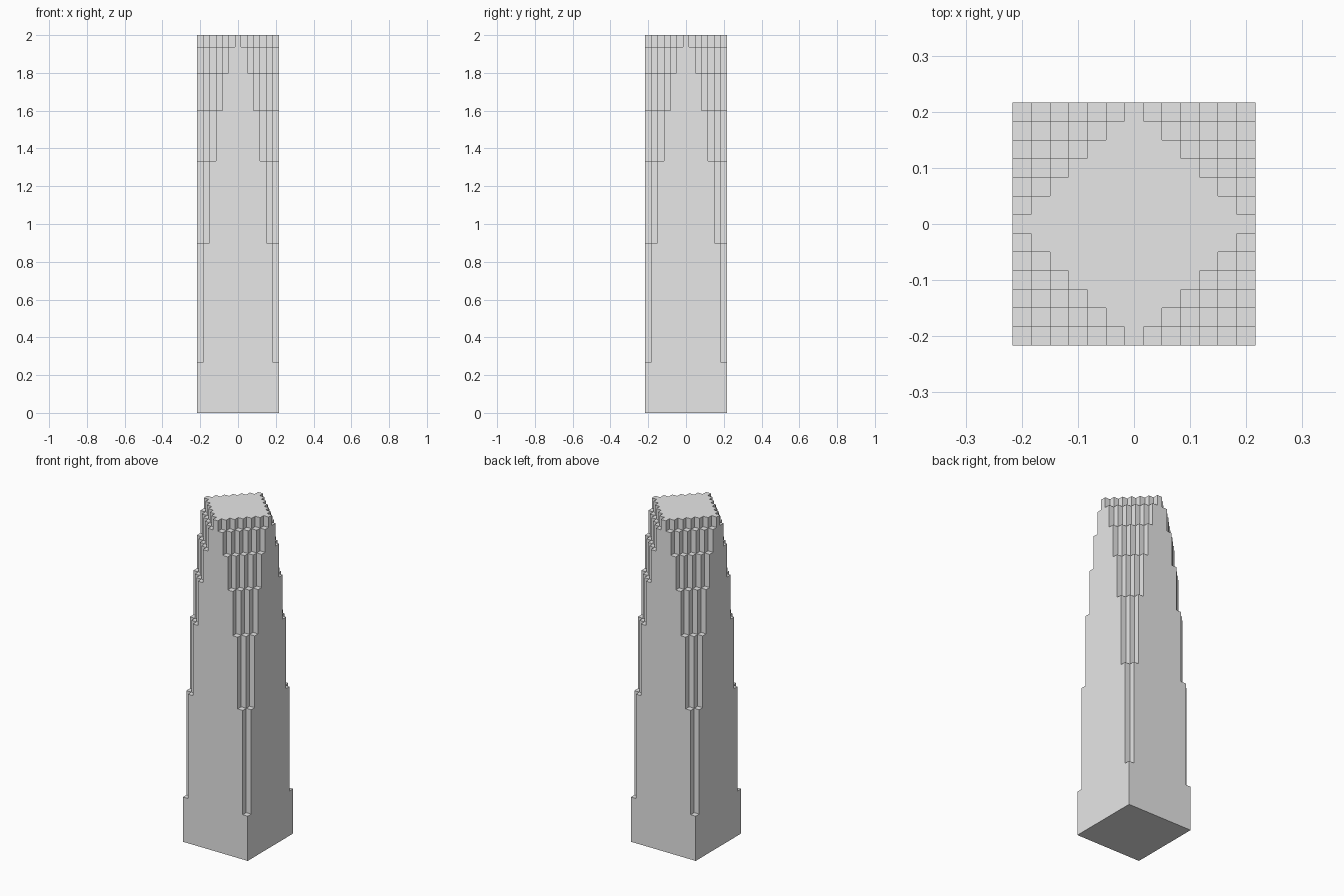
import bpy
import bmesh

cube = bpy.data.objects.get("Cube")
if cube:
    bpy.data.objects.remove(cube, do_unlink=True)

# Plan is a square of N x N bays; each setback notches the corners by one more bay
N = 13
SIZE = 0.4333
BAY = SIZE / N
LEVELS = [0, 0.27, 0.9, 1.333, 1.6, 1.8, 1.937, 2.0]


def height(i, j):
    """Height of a bay, set by its diagonal distance from the nearest corner."""
    if not (0 <= i < N and 0 <= j < N):
        return 0
    step = min(i, N - 1 - i) + min(j, N - 1 - j)
    return min(step + 1, len(LEVELS) - 1)


def point(i, j, k):
    return (i * BAY - SIZE / 2, j * BAY - SIZE / 2, LEVELS[k])


bm = bmesh.new()


def quad(*corners):
    bm.faces.new([bm.verts.new(point(*c)) for c in corners])


for i in range(N):
    for j in range(N):
        top = height(i, j)
        ring = [(i, j), (i + 1, j), (i + 1, j + 1), (i, j + 1)]
        # Roof terrace and underside
        quad(*[(*c, top) for c in ring])
        quad(*[(*c, 0) for c in reversed(ring)])
        # Walls rising above each neighbouring bay
        for side, (dx, dy) in enumerate([(0, -1), (1, 0), (0, 1), (-1, 0)]):
            a, b = ring[side], ring[(side + 1) % 4]
            for k in range(height(i + dx, j + dy), top):
                quad((*a, k), (*b, k), (*b, k + 1), (*a, k + 1))

# Join bays into clean flat faces
bmesh.ops.remove_doubles(bm, verts=bm.verts, dist=0.0005)
bmesh.ops.dissolve_limit(bm, angle_limit=0.01, verts=bm.verts, edges=bm.edges)

mesh = bpy.data.meshes.new("stepped_tower")
bm.to_mesh(mesh)
bm.free()
tower = bpy.data.objects.new("stepped_tower", mesh)
bpy.context.collection.objects.link(tower)

# Plain grey stone
grey = bpy.data.materials.new("light_grey")
grey.use_nodes = True
colour = (0.8, 0.8, 0.8, 1)
grey.diffuse_color = colour
grey.node_tree.nodes["Principled BSDF"].inputs["Base Color"].default_value = colour
mesh.materials.append(grey)
